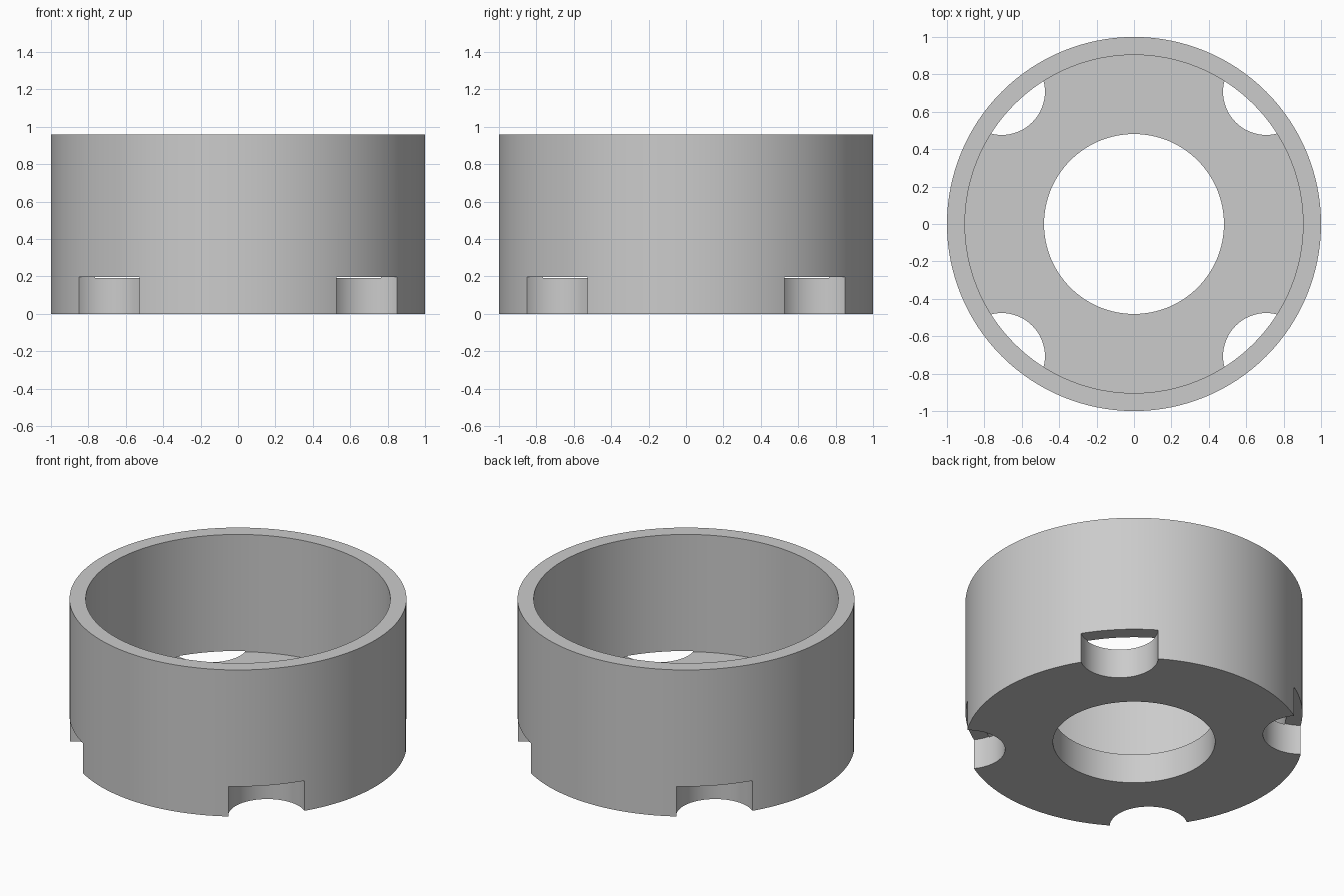
import bpy
import math

default = bpy.data.objects.get("Cube")
if default:
    bpy.data.objects.remove(default, do_unlink=True)

HEIGHT = 0.96
FLOOR = 0.192
NOTCH_TOP = 0.197
OUTER, INNER, BORE, NOTCH = 1.0, 0.904, 0.481, 0.231

grey = bpy.data.materials.new("plain grey")
grey.use_nodes = True
colour = (0.6, 0.6, 0.6, 1)
grey.diffuse_color = colour
grey.node_tree.nodes["Principled BSDF"].inputs["Base Color"].default_value = colour


def cylinder(name, radius, bottom, top, x=0, y=0, sides=128):
    bpy.ops.mesh.primitive_cylinder_add(
        vertices=sides, radius=radius, depth=top - bottom,
        location=(x, y, (top + bottom) / 2))
    obj = bpy.context.object
    obj.name = name
    obj.data.materials.append(grey)
    return obj


def cut(body, cutter):
    mod = body.modifiers.new(cutter.name, 'BOOLEAN')
    mod.operation = 'DIFFERENCE'
    mod.solver = 'EXACT'
    mod.object = cutter
    bpy.context.view_layer.objects.active = body
    bpy.ops.object.modifier_apply(modifier=mod.name)
    bpy.data.objects.remove(cutter, do_unlink=True)


# Round cup body, hollowed from above with a central hole in its floor
cup = cylinder("ring_cup", OUTER, 0, HEIGHT)
cut(cup, cylinder("cavity", INNER, FLOOR, HEIGHT + 0.2))
cut(cup, cylinder("floor_hole", BORE, -0.2, FLOOR + 0.2))

# Four round notches around the bottom edge, centred on the outer wall
for i in range(4):
    a = math.radians(45 + 90 * i)
    cut(cup, cylinder("notch", NOTCH, -0.2, NOTCH_TOP,
                      OUTER * math.cos(a), OUTER * math.sin(a), 64))

# Smooth walls with crisp rims
bpy.ops.object.select_all(action='DESELECT')
cup.select_set(True)
bpy.context.view_layer.objects.active = cup
bpy.ops.object.shade_smooth_by_angle(angle=math.radians(30))
